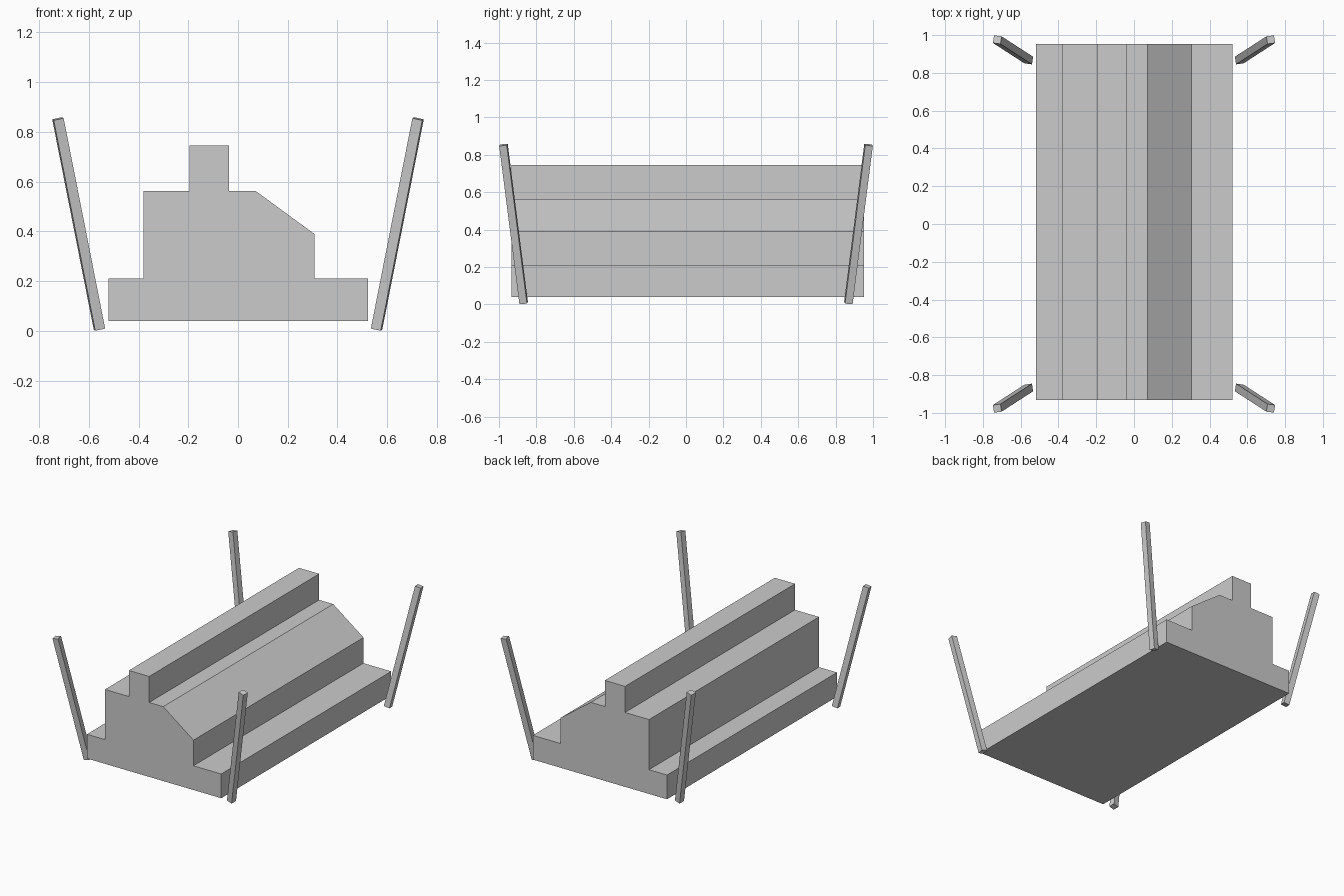
import bpy, bmesh
from math import radians
from mathutils import Matrix, Vector

if "Cube" in bpy.data.objects:
    bpy.data.objects.remove(bpy.data.objects["Cube"])


def add_object(name, bm):
    bmesh.ops.recalc_face_normals(bm, faces=bm.faces)
    mesh = bpy.data.meshes.new(name)
    bm.to_mesh(mesh)
    bm.free()
    obj = bpy.data.objects.new(name, mesh)
    bpy.context.collection.objects.link(obj)
    return obj


# Stepped body: front profile extruded along y
profile = [(-0.52, 0.04), (0.522, 0.04), (0.522, 0.21), (0.307, 0.21),
           (0.307, 0.39), (0.072, 0.562), (-0.037, 0.562), (-0.037, 0.745),
           (-0.194, 0.745), (-0.194, 0.562), (-0.38, 0.562), (-0.38, 0.21),
           (-0.52, 0.21)]
Y_FRONT, Y_BACK = -0.932, 0.953
bm = bmesh.new()
face = bm.faces.new([bm.verts.new((x, Y_FRONT, z)) for x, z in profile])
ext = bmesh.ops.extrude_face_region(bm, geom=[face])
moved = [g for g in ext["geom"] if isinstance(g, bmesh.types.BMVert)]
bmesh.ops.translate(bm, verts=moved, vec=(0, Y_BACK - Y_FRONT, 0))
add_object("stepped_body", bm)

# Leaning corner posts: one slightly twisted square bar, mirrored to four corners
bottom, top = Vector((0.557, 0.868, 0.007)), Vector((0.724, 0.976, 0.853))
axis = top - bottom
tilt = Vector((0, 0, 1)).rotation_difference(axis).to_matrix().to_4x4()
matrix = (Matrix.Translation((bottom + top) / 2) @ tilt
          @ Matrix.Rotation(radians(8), 4, 'Z')
          @ Matrix.Diagonal((0.041, 0.041, axis.length, 1)))
bm = bmesh.new()
bmesh.ops.create_cube(bm, size=1, matrix=matrix)
posts = add_object("corner_posts", bm)
mirror = posts.modifiers.new("four_corners", 'MIRROR')
mirror.use_axis = (True, True, False)
mirror.use_mirror_merge = False
